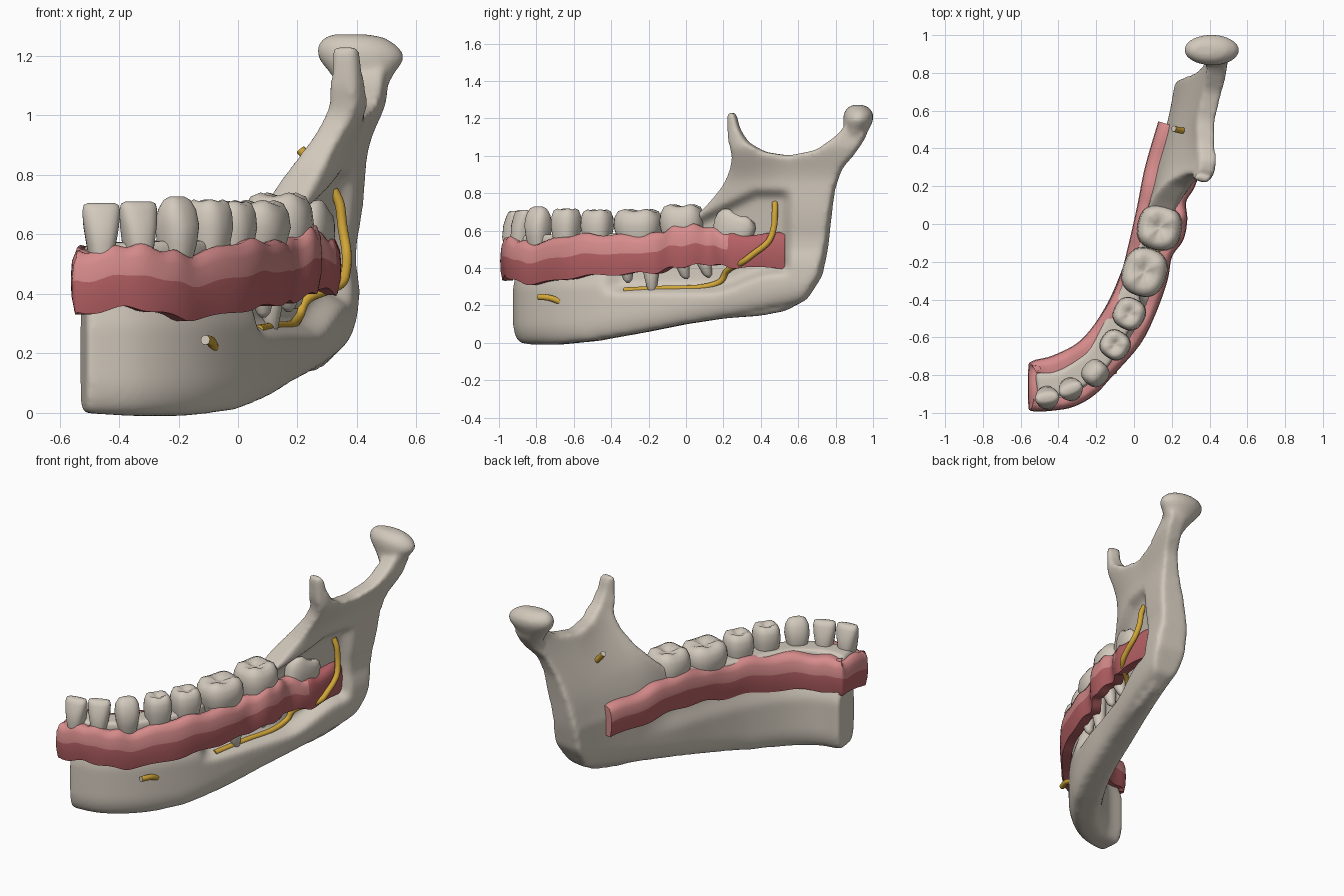
import bpy, bmesh, math
from mathutils import Vector, Matrix

if "Cube" in bpy.data.objects:
    bpy.data.objects.remove(bpy.data.objects["Cube"], do_unlink=True)


def material(name, *rgb):
    m = bpy.data.materials.new(name)
    m.use_nodes = True
    m.diffuse_color = (*rgb, 1)
    bsdf = next(n for n in m.node_tree.nodes if n.type == 'BSDF_PRINCIPLED')
    bsdf.inputs["Base Color"].default_value = (*rgb, 1)
    return m


BONE = material("bone ivory", .64, .58, .5)
ENAMEL = material("tooth enamel", .65, .59, .51)
PINK = material("gum pink", .68, .26, .26)
RED = material("gum dark red", .47, .12, .13)
NERVE = material("nerve yellow", .64, .38, .04)


def add_object(name, bm, *mats):
    mesh = bpy.data.meshes.new(name)
    bmesh.ops.recalc_face_normals(bm, faces=bm.faces)
    bm.to_mesh(mesh)
    bm.free()
    for m in mats:
        mesh.materials.append(m)
    ob = bpy.data.objects.new(name, mesh)
    bpy.context.collection.objects.link(ob)
    return ob


def smooth(ob, angle):
    bpy.ops.object.select_all(action='DESELECT')
    ob.select_set(True)
    bpy.context.view_layer.objects.active = ob
    bpy.ops.object.shade_smooth_by_angle(angle=math.radians(angle))


def skin(bm, rings, pick=None, cap=0):
    rows = [[bm.verts.new(p) for p in ring] for ring in rings]
    n = len(rows[0])
    for a, b in zip(rows, rows[1:]):
        for j in range(n):
            k = (j + 1) % n
            f = bm.faces.new((a[j], a[k], b[k], b[j]))
            f.material_index = pick(j, f.calc_center_median()) if pick else 0
    bm.faces.new(rows[0][::-1]).material_index = cap
    bm.faces.new(rows[-1])


def loft(name, rings, mats, pick=None, cap=0):
    bm = bmesh.new()
    skin(bm, rings, pick, cap)
    smooth(add_object(name, bm, *mats), 60)


def ellipse(x, y, z, rx, ry, n):
    return [(x + rx * math.cos(math.tau * k / n), y + ry * math.sin(math.tau * k / n), z)
            for k in range(n)]


def spline(points, steps):
    """Catmull-Rom curve through tuples of any length."""
    pts = [points[0]] + list(points) + [points[-1]]
    out = []
    for a, b, c, d in zip(pts, pts[1:], pts[2:], pts[3:]):
        for i in range(steps):
            t = i / steps
            out.append([q + t * (r - p) / 2 + t * t * (p - 2.5 * q + 2 * r - s / 2)
                        + t ** 3 * (1.5 * (q - r) + (s - p) / 2)
                        for p, q, r, s in zip(a, b, c, d)])
    return out + [list(points[-1])]


def ramp(a, b, v):
    t = min(1, max(0, (v - a) / (b - a)))
    return t * t * (3 - 2 * t)


# arch centre line: distance along the jaw, x, y
ARCH = spline([(-1.1, -.53, -.83), (-.92, -.36, -.8), (-.72, -.2, -.68), (-.48, -.06, -.48),
               (-.25, .04, -.25), (0, .12, 0), (.25, .2, .25), (.5, .27, .5),
               (.7, .31, .7), (1.05, .36, 1.05)], 8)


def arch_at(s):
    for a, b in zip(ARCH, ARCH[1:]):
        if s <= b[0] or b is ARCH[-1]:
            t = (s - a[0]) / (b[0] - a[0])
            p, q = Vector(a[1:]), Vector(b[1:])
            d = (q - p).normalized()
            return p.lerp(q, t), Vector((d.y, -d.x))


def bend(v):
    """Wrap a point of the flat jaw plate around the arch."""
    d, s, z = v.x * 10, v.y, v.z
    centre, out = arch_at(s)
    back = ramp(0, .3, s)
    front = 1 - ramp(.3, .6, s)
    # thick body, slim tooth ridge and ramus, rounded lower border
    half = .1 - .048 * back * ramp(.6, 1.05, z) - .03 * (1 - back) * ramp(.28, .42, z)
    half -= .014 * back * front * ramp(1, 1.2, z)
    low = min(1, max(0, (z - max(0, .1 + .2 * s) + .01) / .13))
    half *= .4 + .6 * math.sqrt(low * (2 - low))
    # dissected window on the outer side
    roof = max(.68, min(.83, .64 + s * .5))
    floor = .25 + .1 * ramp(.15, .5, s)
    window = ramp(-.42, -.32, s) * (1 - ramp(.51, .59, s)) * ramp(floor, floor + .07, z)
    if s > 0:
        window *= 1 - ramp(roof - .06, roof, z)
    if d > 0:
        half -= .03 * back * ramp(.4, .6, z) * (1 - ramp(.85, 1.05, z))
        d *= 1 - .8 * window
    lean = .03 * ramp(.3, .55, z) * (1 - ramp(-.8, -.5, s))
    p = centre + out * (d * half + lean)
    shift = .2 * min(.55, max(0, z - .5)) + .07 * front * ramp(.7, 1.2, z)
    return Vector((p.x + back * shift, p.y, z))


# jaw bone: side outline, thickened, rounded and bent
OUTLINE = [(-1.09, 0), (-.92, -.01), (-.72, -.01), (-.48, .01), (-.2, .06), (0, .1), (.2, .13),
           (.4, .145), (.53, .17), (.64, .23), (.72, .36), (.75, .5), (.77, .68), (.79, .82),
           (.83, .93), (.9, 1.01), (.96, 1.1), (.96, 1.18), (.87, 1.18), (.81, 1.11),
           (.7, 1.03), (.55, 1), (.42, 1.02), (.33, 1.07), (.285, 1.14), (.262, 1.235),
           (.224, 1.235), (.23, 1.1), (.255, 1), (.24, .92), (.2, .83), (.12, .73),
           (.05, .66), (-.05, .62), (-.25, .59), (-.5, .58), (-.8, .58), (-1.09, .57)]
bm = bmesh.new()
face = bm.faces.new([bm.verts.new((-.1, s, z)) for s, z in OUTLINE])
ext = bmesh.ops.extrude_face_region(bm, geom=[face])["geom"]
bmesh.ops.translate(bm, vec=(.2, 0, 0), verts=[e for e in ext if isinstance(e, bmesh.types.BMVert)])
jaw = add_object("jaw_bone", bm, BONE)


def remesh(ob, size, repeat):
    m = ob.modifiers.new("remesh", 'REMESH')
    m.mode, m.voxel_size, m.use_smooth_shade = 'VOXEL', size, True
    m = ob.modifiers.new("soften", 'SMOOTH')
    m.factor, m.iterations = .5, repeat


remesh(jaw, .016, 8)
bpy.context.view_layer.update()
flat = bpy.data.meshes.new_from_object(jaw.evaluated_get(bpy.context.evaluated_depsgraph_get()))
jaw.modifiers.clear()
bm = bmesh.new()
bm.from_mesh(flat)
for v in bm.verts:
    v.co = bend(v.co)
# condyle head flaring out of its neck
CONDYLE = [(.435, .84, .98, .04, .04), (.425, .885, 1.07, .065, .055), (.418, .91, 1.14, .108, .068),
           (.415, .92, 1.19, .143, .08), (.403, .922, 1.23, .137, .077),
           (.39, .92, 1.262, .1, .05), (.375, .92, 1.272, .06, .025)]
skin(bm, [ellipse(*ring, 32) for ring in spline(CONDYLE, 3)])
bm.to_mesh(jaw.data)
bm.free()
bpy.data.meshes.remove(flat)
remesh(jaw, .012, 8)

# gums: one band running up the inner side, round the front end and back outside
GUM = [(.14, .54, .58, .4), (.07, .3, .6, .41), (.03, .1, .62, .42), (-.015, -.1, .61, .41),
       (-.06, -.27, .58, .38), (-.135, -.44, .58, .37), (-.27, -.62, .57, .36),
       (-.42, -.705, .56, .36), (-.53, -.735, .56, .36), (-.548, -.77, .55, .35),
       (-.548, -.95, .54, .34), (-.53, -.98, .54, .33), (-.42, -.975, .56, .35),
       (-.32, -.955, .565, .35), (-.215, -.895, .545, .325), (-.125, -.8, .535, .315),
       (.02, -.635, .575, .345), (.1, -.48, .58, .36), (.165, -.3, .575, .37),
       (.19, -.17, .585, .375), (.25, -.08, .62, .4), (.27, .02, .63, .41),
       (.265, .12, .62, .42), (.31, .2, .59, .41), (.335, .3, .58, .4), (.33, .53, .585, .4)]
SECTION = [(0, 0), (.01, .25), (.012, .52), (.008, .8), (-.005, .96), (-.025, 1),
           (-.055, .97), (-.055, .52), (-.055, 0)]
line = spline(GUM, 6)
rings = []
for i, (x, y, top, low) in enumerate(line):
    a, b = line[max(0, i - 1)], line[min(len(line) - 1, i + 1)]
    d = Vector((b[0] - a[0], b[1] - a[1])).normalized()
    top += .008 * math.sin(i * .9)
    low += .007 * math.sin(i * .7)
    deep = 1 + .5 * (1 - ramp(42, 48, i))
    rings.append([(x + d.y * o, y - d.x * o, low + (top - low) * f)
                  for o, f in ((min(o, o * deep), f) for o, f in SECTION)])
loft("gums", rings, (PINK, RED),
     lambda j, c: 0 if 2 <= j <= 6 and not (c.y > .22 and c.x > .2) else 1)

# teeth: height fraction, width scale, depth scale
FRONT = [(-.4, .55, .7), (.1, .76, .9), (.5, .93, .8), (.82, 1, .55), (.96, .93, .4), (1, .72, .2)]
CANINE = [(-.4, .6, .5), (.1, .84, .85), (.45, 1, .9), (.75, .94, .7), (.93, .72, .45), (1, .4, .2)]
MOLAR = [(-.4, .7, .7), (.1, .87, .88), (.45, 1, 1), (.75, .97, .94), (.94, .83, .79),
         (1, .6, .55), (.92, .3, .25), (.88, .08, .08)]


def tooth(name, x, y, top, width, depth, turn, levels, tilt=0, cusp=.006):
    low = .55
    rot = Matrix.Rotation(math.radians(turn), 3, 'Z') @ Matrix.Rotation(tilt, 3, 'Y')
    rings = []
    for f, sw, sd in levels:
        ring = []
        for k in range(24):
            a = math.tau * k / 24
            c, s = (math.copysign(abs(g) ** .8, g) for g in (math.cos(a), math.sin(a)))
            z = (top - low) * f
            if levels is MOLAR and f > .8 and sw > .2:
                z -= cusp * math.cos(4 * a)
            ring.append(rot @ Vector((c * sw * width / 2, s * sd * depth / 2, z)) + Vector((x, y, low)))
        rings.append(ring)
    loft(name, rings, (ENAMEL,))


tooth("central_incisor", -.46, -.92, .705, .128, .14, 8, FRONT)
tooth("lateral_incisor", -.335, -.875, .71, .13, .14, 22, FRONT)
tooth("canine", -.205, -.79, .728, .14, .155, 48, CANINE)
tooth("first_premolar", -.1, -.64, .715, .155, .16, 55, MOLAR, cusp=.003)
tooth("second_premolar", -.025, -.475, .71, .17, .17, 62, MOLAR, cusp=.003)
tooth("first_molar", .055, -.255, .71, .26, .235, 72, MOLAR)
tooth("second_molar", .135, -.02, .735, .24, .235, 78, MOLAR)
tooth("wisdom_tooth", .25, .23, .7, .23, .12, 74, MOLAR, tilt=.4)


# molar roots shown in the window
def root(name, x, y, tip, lean):
    rings = [ellipse(x, y + lean * t, .57 + (tip - .57) * t, r, r, 12)
             for t, r in ((0, .052), (.35, .048), (.7, .038), (.93, .024), (1, .008))]
    loft(name, rings, (ENAMEL,))


root("first_molar_front_root", .085, -.33, .32, .02)
root("first_molar_back_root", .11, -.2, .26, .02)
root("second_molar_front_root", .17, -.06, .34, .06)
root("second_molar_back_root", .19, .05, .35, .07)


# nerves: round tubes, some with a pale cut end
def nerve(name, points, cap=0):
    path = [Vector(p) for p in spline(points, 6)]
    rings = []
    for i, p in enumerate(path):
        aim = path[min(i + 1, len(path) - 1)] - path[max(i - 1, 0)]
        turn = Vector((0, 0, 1)).rotation_difference(aim)
        rings.append([p + turn @ Vector(q) for q in ellipse(0, 0, 0, .0165, .0165, 12)])
    loft(name, rings, (NERVE, ENAMEL), cap=cap)


nerve("jaw_nerve", [(.07, -.33, .28), (.13, -.1, .29), (.18, .07, .295), (.205, .18, .325),
                    (.235, .22, .385), (.34, .3, .43), (.362, .36, .475), (.365, .44, .54),
                    (.352, .47, .62), (.342, .475, .7), (.32, .475, .75)])
nerve("chin_nerve", [(-.11, -.79, .245), (-.09, -.73, .24), (-.08, -.66, .215)], cap=1)
nerve("inner_nerve_stub", [(.21, .505, .885), (.25, .495, .84), (.32, .49, .77)], cap=1)
